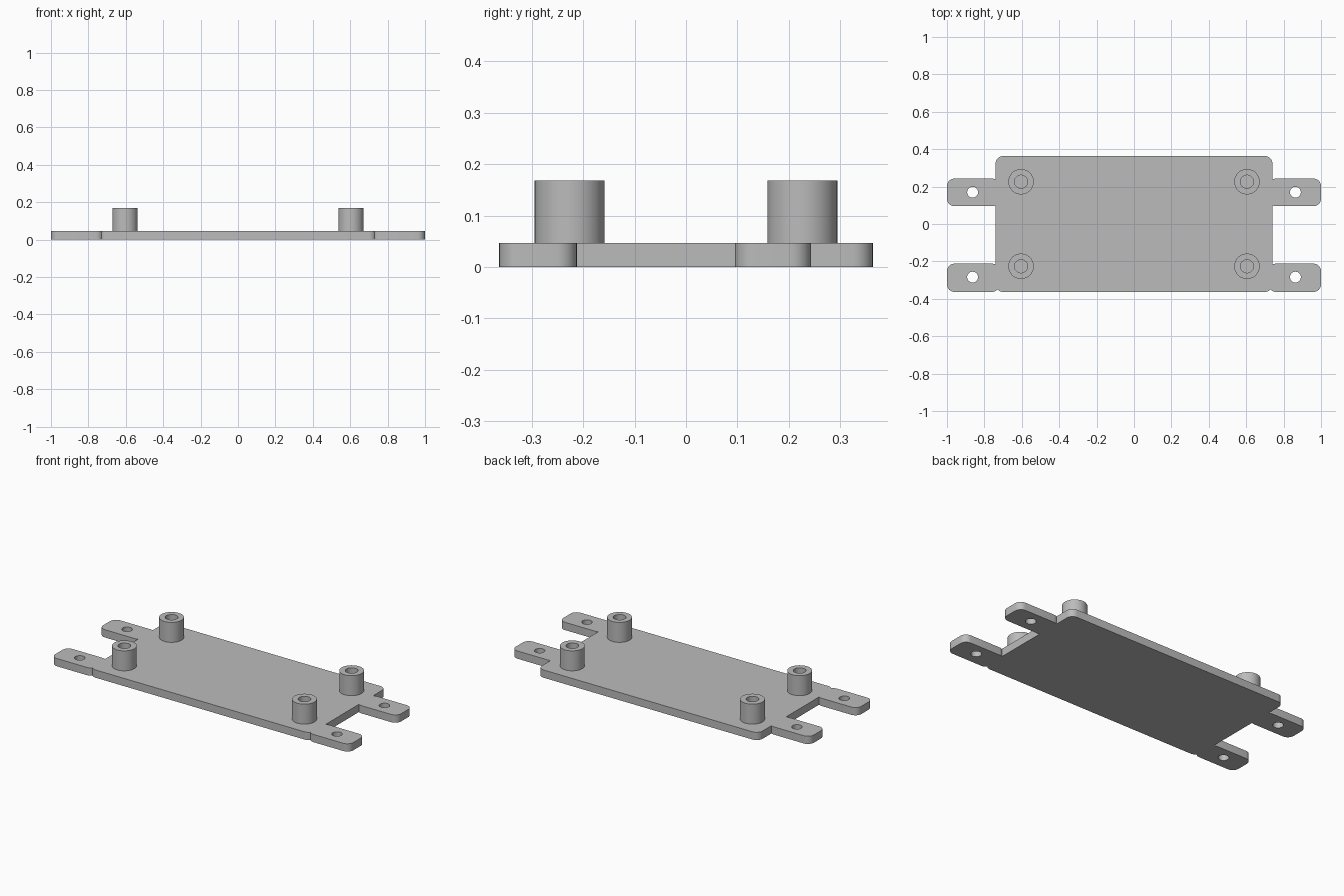
import bpy, bmesh, math

if "Cube" in bpy.data.objects:
    bpy.data.objects.remove(bpy.data.objects["Cube"])

THICK = 0.047
POST_TOP = 0.168

grey = bpy.data.materials.new("light grey")
grey.use_nodes = True
colour = (0.5, 0.5, 0.5, 1)
grey.diffuse_color = colour
grey.node_tree.nodes["Principled BSDF"].inputs["Base Color"].default_value = colour


def add_object(name, bm):
    bmesh.ops.recalc_face_normals(bm, faces=bm.faces)
    mesh = bpy.data.meshes.new(name)
    bm.to_mesh(mesh)
    bm.free()
    mesh.materials.append(grey)
    obj = bpy.data.objects.new(name, mesh)
    bpy.context.collection.objects.link(obj)
    return obj


def rounded_slab(name, x0, x1, y0, y1, radius=0.04):
    """Flat slab with rounded vertical corners."""
    bm = bmesh.new()
    bmesh.ops.create_cube(bm, size=1)
    for v in bm.verts:
        v.co = (x1 if v.co.x > 0 else x0, y1 if v.co.y > 0 else y0,
                THICK if v.co.z > 0 else 0)
    uprights = [e for e in bm.edges if abs(e.verts[0].co.z - e.verts[1].co.z) > THICK / 2]
    bmesh.ops.bevel(bm, geom=uprights, offset=radius, segments=8, profile=0.5,
                    affect='EDGES')
    return add_object(name, bm)


def pin(name, x, y, radius):
    """Cylinder used to drill a hole through the slab."""
    bpy.ops.mesh.primitive_cylinder_add(vertices=32, radius=radius, depth=0.2,
                                        location=(x, y, THICK / 2))
    obj = bpy.context.object
    obj.name = name
    obj.data.materials.append(grey)
    obj.hide_render = True
    return obj


def combine(target, tool, operation):
    mod = target.modifiers.new(operation.lower(), 'BOOLEAN')
    mod.operation = operation
    mod.solver = 'EXACT'
    mod.object = tool
    bpy.context.view_layer.objects.active = target
    bpy.ops.object.modifier_apply(modifier=mod.name)
    bpy.data.objects.remove(tool)


def smooth(obj):
    bpy.ops.object.select_all(action='DESELECT')
    obj.select_set(True)
    bpy.context.view_layer.objects.active = obj
    bpy.ops.object.shade_smooth_by_angle(angle=math.radians(30))


# Base plate with four drilled mounting tabs
plate = rounded_slab("base_plate", -0.74, 0.74, -0.363, 0.363)
for side in (-1, 1):
    for y0, y1, hole_y in ((-0.363, -0.212, -0.284), (0.095, 0.243, 0.17)):
        x0, x1 = sorted((side * 0.72, side))
        combine(plate, rounded_slab("tab", x0, x1, y0, y1), 'UNION')
        combine(plate, pin("hole_cutter", side * 0.863, hole_y, 0.029), 'DIFFERENCE')
smooth(plate)


# Hollow standoff: a wall profile spun around its axis
def standoff(name, x, y):
    bm = bmesh.new()
    outline = [(0.035, THICK), (0.035, POST_TOP), (0.068, POST_TOP), (0.068, THICK)]
    verts = [bm.verts.new((x + r, y, z)) for r, z in outline]
    edges = [bm.edges.new(pair) for pair in zip(verts, verts[1:])]
    bmesh.ops.spin(bm, geom=verts + edges, cent=(x, y, 0), axis=(0, 0, 1),
                   angle=math.tau, steps=48, use_merge=True)
    bmesh.ops.remove_doubles(bm, verts=bm.verts, dist=0.0001)
    smooth(add_object(name, bm))


for side, side_name in ((-1, "right"), (1, "left")):
    for end, end_name in ((-1, "front"), (1, "back")):
        standoff(f"{end_name}_{side_name}_standoff", side * 0.604, end * 0.226)
